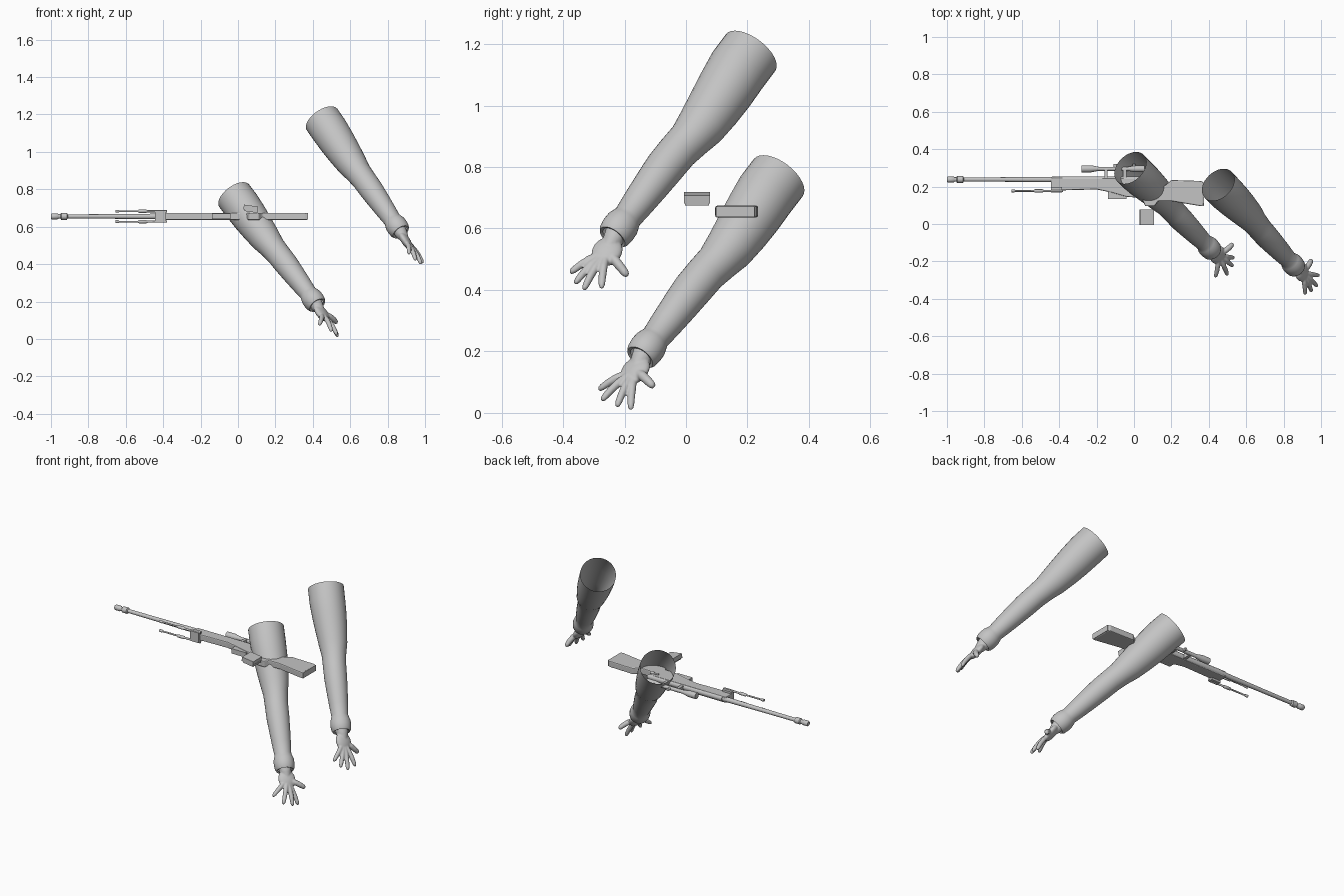
import bpy, bmesh, math
from mathutils import Vector, Matrix

if "Cube" in bpy.data.objects:
    bpy.data.objects.remove(bpy.data.objects["Cube"])

grey = bpy.data.materials.new("plain_grey")
grey.use_nodes = True
grey.diffuse_color = (0.55, 0.55, 0.55, 1)
grey.node_tree.nodes["Principled BSDF"].inputs["Base Color"].default_value = grey.diffuse_color


def finish(bm, name, smooth=True):
    mesh = bpy.data.meshes.new(name)
    bm.to_mesh(mesh)
    bm.free()
    ob = bpy.data.objects.new(name, mesh)
    bpy.context.scene.collection.objects.link(ob)
    mesh.materials.append(grey)
    if smooth:
        bpy.ops.object.select_all(action='DESELECT')
        ob.select_set(True)
        bpy.context.view_layer.objects.active = ob
        bpy.ops.object.shade_smooth_by_angle(angle=math.radians(40))
    return ob


def tube(bm, points, radii, sides=16, caps=True):
    """Loft of round sections along a path."""
    points = [Vector(p) for p in points]
    turn = (points[-1] - points[0]).to_track_quat('Z', 'Y')
    rings = []
    for p, r in zip(points, radii):
        rings.append([bm.verts.new(p + turn @ Vector((
            r * math.cos(math.tau * i / sides), r * math.sin(math.tau * i / sides), 0)))
            for i in range(sides)])
    for a, b in zip(rings, rings[1:]):
        for i in range(sides):
            j = (i + 1) % sides
            bm.faces.new((a[i], a[j], b[j], b[i]))
    if caps:
        bm.faces.new(rings[0][::-1])
        bm.faces.new(rings[-1])


def rod(name, y, z, profile, sides=16):
    """Turned part along x, from (x, radius) pairs."""
    bm = bmesh.new()
    tube(bm, [(x, y, z) for x, r in profile], [r for x, r in profile], sides)
    return finish(bm, name)


def box(name, center, size, tilt=0.0):
    bm = bmesh.new()
    bmesh.ops.create_cube(bm, size=1, matrix=Matrix.Translation(center)
                          @ Matrix.Rotation(tilt, 4, 'Y') @ Matrix.Diagonal((*size, 1)))
    return finish(bm, name, False)


def plate(name, outline, z, half, bevel):
    """Outline in the xy plane given thickness along z."""
    bm = bmesh.new()
    face = bm.faces.new([bm.verts.new((x, y, z - half)) for x, y in outline])
    ext = bmesh.ops.extrude_face_region(bm, geom=[face])
    verts = [v for v in ext["geom"] if isinstance(v, bmesh.types.BMVert)]
    bmesh.ops.translate(bm, verts=verts, vec=(0, 0, half * 2))
    bmesh.ops.recalc_face_normals(bm, faces=bm.faces)
    ob = finish(bm, name, False)
    mod = ob.modifiers.new("soft_edges", 'BEVEL')
    mod.width, mod.segments, mod.limit_method = bevel, 2, 'ANGLE'
    return ob


# Arms: (position along, radius, sideways elbow shift), open at the shoulder
ARM = [(0, .100, 0), (.1, .100, 0), (.2, .096, .006), (.3, .089, .011), (.4, .080, .014),
       (.48, .069, .011), (.56, .065, .003), (.65, .064, 0), (.75, .059, 0), (.85, .053, 0),
       (.93, .047, 0), (.95, .052, 0), (.97, .057, 0), (1, .058, 0), (1.03, .055, 0),
       (1.045, .048, 0), (1.04, .038, 0)]


def arm(name, shoulder, cuff):
    a, b = Vector(shoulder), Vector(cuff)
    bend = Vector((0, .79, -.61))
    bm = bmesh.new()
    tube(bm, [a.lerp(b, t) + bend * s for t, r, s in ARM], [r for t, r, s in ARM], 32, False)
    finish(bm, name)


def hand(name, cuff, tips):
    cuff, tips = Vector(cuff), [Vector(t) for t in tips]
    mean = sum(tips, Vector()) / len(tips)
    palm = cuff.lerp(mean, .42)
    along = (mean - cuff).normalized()
    across = tips[0] - tips[-1]
    across = (across - along * across.dot(along)).normalized()
    normal = across.cross(along)
    basis = Matrix((across, along, normal)).transposed().to_4x4()
    bm = bmesh.new()
    bmesh.ops.create_uvsphere(bm, u_segments=24, v_segments=16, radius=1,
                              matrix=Matrix.Translation(palm) @ basis
                              @ Matrix.Diagonal((.050, .056, .023, 1)))
    tube(bm, [cuff, cuff.lerp(palm, .5), palm], [.040, .033, .020])
    lift = Vector((.006, -.003, .006))
    for i, tip in enumerate(tips):
        wide = .016 if i == 0 else .0135
        steps = [(.1, .9), (.45, 1), (.7, .95), (.9, .82), (.97, .6), (1, .25)]
        tube(bm, [palm.lerp(tip, t) + lift * math.sin(t * math.pi) for t, s in steps],
             [wide * s for t, s in steps], 12)
    bmesh.ops.recalc_face_normals(bm, faces=bm.faces)
    ob = finish(bm, name)
    mod = ob.modifiers.new("blend", 'REMESH')
    mod.mode, mod.voxel_size, mod.use_smooth_shade = 'VOXEL', .004, True
    mod = ob.modifiers.new("relax", 'SMOOTH')
    mod.factor, mod.iterations = .5, 4


low_cuff, high_cuff = (.405, -.13, .205), (.853, -.22, .597)
arm("lower_arm", (-.02, .30, .765), low_cuff)
arm("upper_arm", (.45, .21, 1.172), high_cuff)
hand("lower_hand", low_cuff, [(.53, -.105, .085), (.535, -.18, .01), (.53, -.225, .02),
                              (.50, -.275, .04), (.435, -.285, .075)])
hand("upper_hand", high_cuff, [(.95, -.19, .445), (.99, -.275, .405), (.98, -.333, .40),
                               (.95, -.362, .42), (.915, -.378, .455)])

# Rifle lying on its side
Z = .655
rod("barrel", .238, Z, [(-.96, .011), (-.7, .012), (-.4, .015)])
rod("muzzle_brake", .238, Z, [(-1, .012), (-.995, .016), (-.965, .016), (-.96, .012),
                              (-.95, .012), (-.945, .018), (-.915, .018), (-.91, .011)])
rod("receiver", .238, Z, [(-.42, .017), (.07, .017), (.09, .012)])
plate("stock", [(-.445, .248), (-.445, .185), (-.38, .18), (-.2, .185), (-.12, .168),
                (-.04, .145), (.04, .14), (.06, .095), (.11, .095), (.13, .122), (.2, .122),
                (.36, .095), (.372, .10), (.372, .222), (.36, .23), (.20, .235), (.165, .205),
                (.10, .205), (.06, .245)], Z, .019, .006)
box("butt_pad", (.368, .16, Z), (.012, .125, .034))
box("magazine_well", (-.09, .16, Z), (.10, .05, .03))
rod("bolt_handle", .225, Z + .022, [(.03, .005), (.06, .005), (.065, .009), (.08, .009)], 10)

# Scope with its two mounts and turrets
rod("scope", .295, Z, [(-.28, .019), (-.23, .019), (-.19, .011), (-.03, .011),
                       (.0, .017), (.055, .017)])
for label, x in (("front", -.15), ("rear", -.05)):
    box(label + "_scope_mount", (x, .27, Z), (.018, .05, .026))
    bm = bmesh.new()
    tube(bm, [(x + .05, .295, Z), (x + .05, .32, Z)], [.009, .009], 12)
    finish(bm, label + "_turret")

# Folded bipod
for label, z in (("left", Z + .028), ("right", Z - .028)):
    rod(label + "_bipod_leg", .177, z, [(-.655, .008), (-.64, .008), (-.635, .005), (-.535, .005),
                                        (-.53, .009), (-.49, .009), (-.485, .006), (-.38, .006)], 10)
box("bipod_bracket", (-.415, .183, Z), (.06, .03, .062))

# Detached magazine
box("magazine", (.068, .036, .70), (.076, .084, .026), math.radians(8))
box("magazine_lip", (.07, .036, .685), (.07, .078, .012), math.radians(8))
